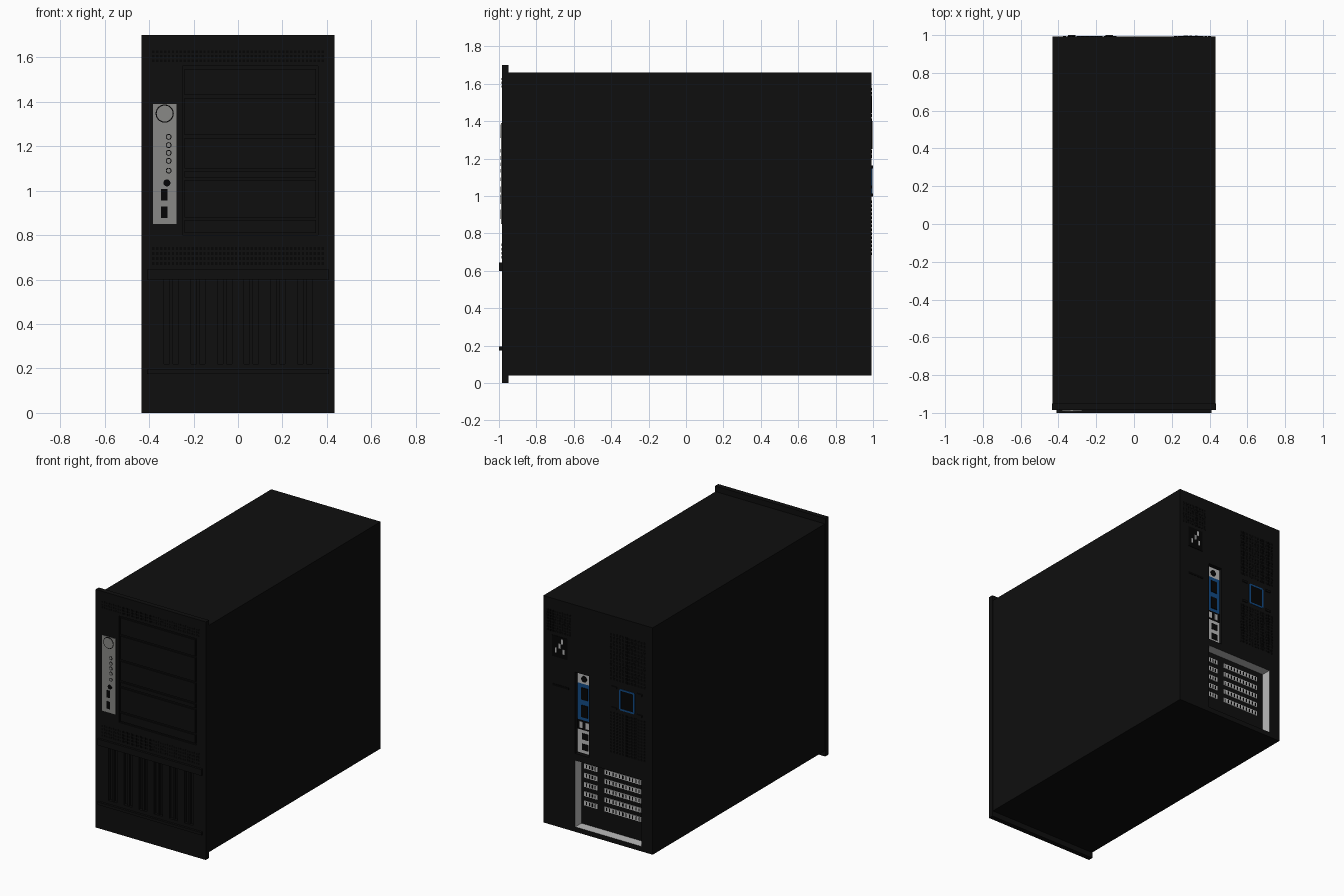
import bpy
import bmesh
from math import pi
from mathutils import Matrix, Vector

default_cube = bpy.data.objects.get("Cube")
if default_cube:
    bpy.data.objects.remove(default_cube, do_unlink=True)


def material(name, red, green, blue):
    mat = bpy.data.materials.new(name)
    mat.use_nodes = True
    color = (red, green, blue, 1)
    mat.diffuse_color = color
    shader = next(n for n in mat.node_tree.nodes if n.type == "BSDF_PRINCIPLED")
    shader.inputs["Base Color"].default_value = color
    return mat


black = material("case black", .0045, .0045, .0045)
dark = material("hole black", .0015, .0015, .0015)
silver = material("control panel silver", .25, .25, .24)
metal = material("bare metal", .5, .5, .5)
blue = material("connector blue", .006, .07, .24)

FRONT, BACK = -.985, .993


def finish(name, bm, mat):
    mesh = bpy.data.meshes.new(name)
    bm.to_mesh(mesh)
    bm.free()
    obj = bpy.data.objects.new(name, mesh)
    bpy.context.scene.collection.objects.link(obj)
    mesh.materials.append(mat)
    return obj


def boxes(name, mat, spans):
    """Joined boxes, each given as (x0, x1), (y0, y1), (z0, z1)."""
    bm = bmesh.new()
    for span in spans:
        center = Vector([(a + b) / 2 for a, b in span])
        size = Vector([abs(b - a) for a, b in span])
        bmesh.ops.create_cube(bm, size=1, matrix=Matrix.LocRotScale(center, None, size))
    return finish(name, bm, mat)


def front_plates(name, mat, rects, proud):
    return boxes(name, mat, [(x, (FRONT - proud, FRONT + .002), z) for x, z in rects])


def back_plates(name, mat, rects, proud=.003, level=BACK):
    return boxes(name, mat, [(x, (level - .002, level + proud), z) for x, z in rects])


def discs(name, mat, spots, level, facing, proud):
    """Round studs given as x, z, radius, standing on the plane y = level."""
    bm = bmesh.new()
    for x, z, radius in spots:
        place = Matrix.Translation((x, level + facing * proud / 2, z)) @ Matrix.Rotation(pi / 2, 4, "X")
        bmesh.ops.create_cone(bm, cap_ends=True, segments=24, radius1=radius,
                              radius2=radius, depth=proud, matrix=place)
    return finish(name, bm, mat)


def carve(target, spans):
    """Cut box pockets out of the target and bake the result."""
    cutter = boxes("pocket_cutter", black, spans)
    mod = target.modifiers.new("pockets", "BOOLEAN")
    mod.operation, mod.solver, mod.object = "DIFFERENCE", "EXACT", cutter
    graph = bpy.context.evaluated_depsgraph_get()
    baked = bpy.data.meshes.new_from_object(target.evaluated_get(graph))
    target.modifiers.clear()
    target.data = baked
    bpy.data.objects.remove(cutter, do_unlink=True)


def around(center, width):
    return (center - width / 2, center + width / 2)


def grid(x_span, z_span, columns, rows, fill):
    """Evenly spaced cells inside a rectangle."""
    dx = (x_span[1] - x_span[0]) / columns
    dz = (z_span[1] - z_span[0]) / rows
    return [(around(x_span[0] + (i + .5) * dx, dx * fill),
             around(z_span[0] + (j + .5) * dz, dz * fill))
            for i in range(columns) for j in range(rows)]


# Main case with recessed card bay and port column at the back
bay_x, bay_z, bay_floor = (-.345, .18), (.075, .55), BACK - .07
port_x, port_z, port_floor = (.07, .18), (.6, 1.18), BACK - .027
case = boxes("case", black, [((-.432, .432), (-.95, BACK), (.04, 1.66))])
carve(case, [(bay_x, (bay_floor, 1.1), bay_z), (port_x, (port_floor, 1.1), port_z)])
case.data.materials.clear()
for mat in (black, metal):
    case.data.materials.append(mat)
for face in case.data.polygons:
    c = face.center
    in_bay = bay_x[0] - .01 < c.x < bay_x[1] + .01 and bay_z[0] - .01 < c.z < bay_z[1] + .01
    in_bay = in_bay and bay_floor < c.y < BACK - .01
    face.material_index = int(in_bay and abs(face.normal.y) < .5)

# Front bezel with drive bay pocket and tall intake slots
bezel = boxes("front_bezel", black, [((-.435, .435), (FRONT, -.95), (0, 1.7))])
slots = [around(-.3 + .12 * i, .065) for i in range(6)]
pockets = [(x, (-1.1, FRONT + .02), (.22, .6)) for x in slots]
pockets.append(((-.25, .36), (-1.1, FRONT + .01), (.8, 1.56)))
carve(bezel, pockets)
boxes("intake_ribs", black, [(around(sum(x) / 2, .015), (FRONT + .005, FRONT + .021), (.22, .6))
                             for x in slots])

# Drive covers
boxes("drive_covers", black, [((-.24, .35), (FRONT + .002, FRONT + .012), (low, high - .012))
                              for low, high in ((.81, .88), (.88, 1.06), (1.06, 1.1),
                                                (1.1, 1.25), (1.25, 1.43), (1.43, 1.56))])

# Perforated strips and trim bars
front_plates("upper_vent_holes", dark, grid((-.39, .39), (1.575, 1.635), 44, 3, .6), .001)
front_plates("middle_vent_holes", dark, grid((-.39, .39), (.66, .75), 44, 4, .6), .001)
boxes("trim_bars", black, [((-.41, .41), (-1, FRONT + .002), z) for z in ((.6, .645), (.175, .195))])

# Control panel
front_plates("control_panel", silver, [((-.382, -.276), (.85, 1.39))], .004)
face_y = FRONT - .004
discs("power_button_ring", dark, [(-.33, 1.347, .041)], face_y, -1, .001)
discs("power_button", silver, [(-.33, 1.347, .036)], face_y, -1, .003)
lights = [1.09, 1.134, 1.17, 1.205, 1.242]
discs("light_rims", dark, [(-.312, z, .013) for z in lights], face_y, -1, .001)
discs("indicator_lights", silver, [(-.312, z, .009) for z in lights], face_y, -1, .002)
discs("audio_jack", dark, [(-.32, 1.035, .016)], face_y, -1, .002)
front_plates("front_ports", dark, [(around(-.332, .028), around(z, .052)) for z in (.982, .902)], .006)

# Power supply vent and socket
back_plates("power_vent", dark, grid((.21, .41), (1.42, 1.58), 10, 8, .7), .001)
back_plates("power_socket", dark, [((.24, .36), (1.25, 1.4))])
back_plates("socket_pins", metal, [(around(x, .014), around(z, .035))
                                   for x, z in ((.27, 1.3), (.3, 1.335), (.33, 1.3), (.28, 1.37))], .005)
back_plates("side_latch", dark, [((.23, .36), (1.04, 1.055))], .002)

# Fan grilles and blue fan clip
for label, z_span in (("upper", (1.2, 1.54)), ("lower", (.68, .98))):
    back_plates(label + "_fan_grille", dark, grid((-.38, -.09), z_span, 12, 14, .7), .001)
left, right, low, high = -.285, -.175, 1.01, 1.15
back_plates("fan_clip_frame", blue, [((left, right), around(low, .012)), ((left, right), around(high, .012)),
                                     (around(left, .012), (low, high)), (around(right, .012), (low, high))])
back_plates("fan_clip", dark, [((left, right), (low, high))], .001)
back_plates("fan_mounts", black, [(around(x, .04), around(z, .015))
                                  for x in (-.33, -.13) for z in (1.005, 1.155)], .007)

# Port column
back_plates("mouse_and_network_plate", metal, [(port_x, (1.1, 1.175)), (port_x, (.605, .77))], .004, port_floor)
back_plates("monitor_plate", blue, [(port_x, (.84, 1.1))], .004, port_floor)
back_plates("small_port_plate", dark, [(port_x, (.77, .84))], .004, port_floor)
plate_y = port_floor + .004
discs("round_port", dark, [(.125, 1.135, .022)], plate_y, 1, .003)
back_plates("monitor_sockets", dark, [(around(.12, .05), around(z, .085)) for z in (.905, 1.03)], .006, plate_y)
back_plates("network_sockets", dark, [(around(.115, .05), around(z, .045)) for z in (.65, .725)], .002, plate_y)
back_plates("small_ports", metal, [(around(x, .025), around(.805, .045)) for x in (.1, .15)], .002, plate_y)

# Expansion card covers, two groups of ribbed strips per row
rows = [.228 + .066 * i for i in range(5)]
back_plates("card_covers", metal, [(x, around(z, .034)) for z in rows
                                   for x in ((.05, .155), (-.295, -.005))], .004, bay_floor)
back_plates("card_cover_slits", dark, [(around(x, .007), around(z, .022)) for z in rows
                                       for x in [-.28 + .026 * i for i in range(11)]
                                       + [.068 + .023 * i for i in range(4)]],
            .006, bay_floor)
